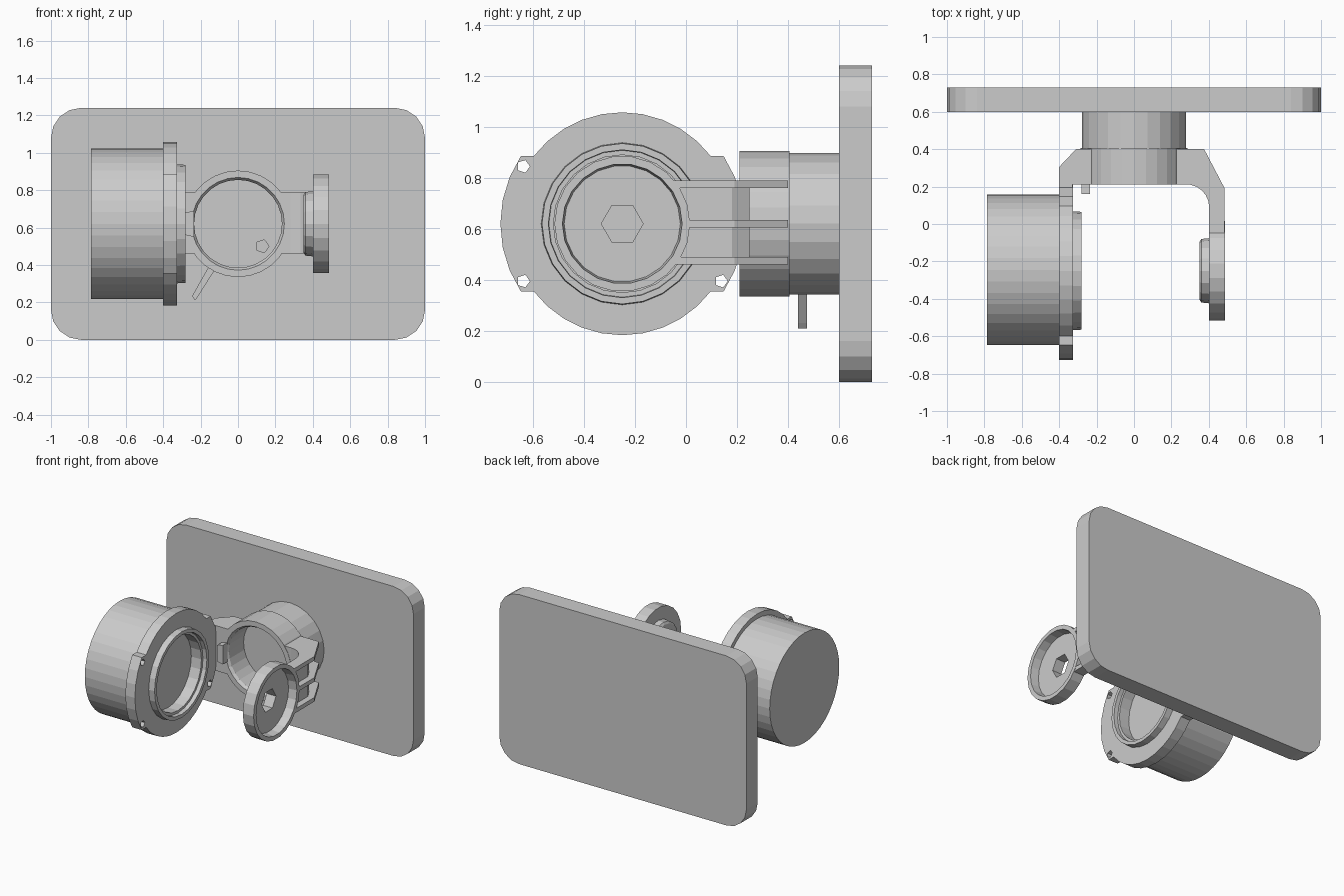
import bpy, bmesh, math

if "Cube" in bpy.data.objects:
    bpy.data.objects.remove(bpy.data.objects["Cube"])

ZC = 0.62            # height of all rotation axes
YC = -0.25           # y of the side axis


def place(axis, u, v, a):
    return {'X': (a, u, v), 'Y': (u, a, v), 'Z': (u, v, a)}[axis]


def finish(name, bm):
    bmesh.ops.recalc_face_normals(bm, faces=bm.faces)
    me = bpy.data.meshes.new(name)
    bm.to_mesh(me)
    bm.free()
    ob = bpy.data.objects.new(name, me)
    bpy.context.collection.objects.link(ob)
    return ob


def prism(name, axis, pts, lo, hi):
    """Extrude a 2D outline along an axis."""
    bm = bmesh.new()
    a = [bm.verts.new(place(axis, u, v, lo)) for u, v in pts]
    b = [bm.verts.new(place(axis, u, v, hi)) for u, v in pts]
    n = len(pts)
    bm.faces.new(a)
    bm.faces.new(b[::-1])
    for i in range(n):
        bm.faces.new((a[i], a[(i + 1) % n], b[(i + 1) % n], b[i]))
    return finish(name, bm)


def arc(cu, cv, r, a0, a1, n):
    return [(cu + r * math.cos(math.radians(a0 + (a1 - a0) * i / n)),
             cv + r * math.sin(math.radians(a0 + (a1 - a0) * i / n))) for i in range(n + 1)]


def cyl(name, axis, c, r, lo, hi, n):
    return prism(name, axis, arc(c[0], c[1], r, 0, 360, n)[:-1], lo, hi)


def lathe(name, axis, c, prof, n):
    """Spin a closed (position, radius) section into a ring."""
    bm = bmesh.new()
    rings = []
    for a, r in prof:
        rings.append([bm.verts.new(place(axis, u, v, a)) for u, v in arc(c[0], c[1], r, 0, 360, n)[:-1]])
    for k, A in enumerate(rings):
        B = rings[(k + 1) % len(rings)]
        for i in range(n):
            j = (i + 1) % n
            bm.faces.new((A[i], A[j], B[j], B[i]))
    return finish(name, bm)


def cut(ob, *cutters):
    for c in cutters:
        c.hide_render = True
        c.hide_set(True)
        m = ob.modifiers.new("cut", 'BOOLEAN')
        m.operation = 'DIFFERENCE'
        m.solver = 'EXACT'
        m.object = c


SIDE = (YC, ZC)
HUB = (0.0, ZC)

# mounting plate with rounded corners
R = 0.16
plate = []
for cx, cz, a in ((1 - R, 1.24 - R, 0), (R - 1, 1.24 - R, 90), (R - 1, R, 180), (1 - R, R, 270)):
    plate += arc(cx, cz, R, a, a + 90, 4)
prism("back_plate", 'Y', plate, 0.60, 0.73)

# rear motor with small hole in its face
rear = cyl("rear_motor", 'Y', HUB, 0.277, 0.40, 0.61, 24)
cut(rear, cyl("shaft_hole_cutter", 'Y', (0.13, 0.50), 0.036, 0.3, 0.52, 5))

# hub ring, slightly flared at its mouth
lathe("hub_ring", 'Y', HUB, [(0.21, 0.285), (0.405, 0.285), (0.405, 0.235), (0.23, 0.235), (0.21, 0.248)], 28)

# lever under the rear motor
prism("lever", 'Y', [(-0.12, 0.38), (-0.16, 0.385), (-0.245, 0.235), (-0.23, 0.21), (-0.215, 0.23)], 0.44, 0.475)

# side motor
cyl("side_motor", 'X', (-0.245, ZC), 0.402, -0.787, -0.395, 40)

# flange: round top and bottom with wider side ears
h, r0, r1 = 0.265, 0.437, 0.478
t0, t1 = math.degrees(math.asin(h / r0)), math.degrees(math.asin(h / r1))
outline = []
for s in (0, 180):
    outline += arc(YC, ZC, r1, s - t1, s + t1, 6)
    outline += arc(YC, ZC, r0, s + t0, s + 180 - t0, 10)
flange = prism("flange", 'X', outline, -0.402, -0.325)
cut(flange, cyl("flange_bore_cutter", 'X', SIDE, 0.275, -0.5, -0.2, 24))
for du, dv in ((-1, 1), (-1, -1), (1, -1)):
    cut(flange, cyl("ear_hole_cutter", 'X', (YC + 0.388 * du, ZC + 0.225 * dv), 0.026, -0.5, -0.2, 5))

# stepped collar on the flange
lathe("flange_collar", 'X', SIDE, [(-0.39, 0.30), (-0.325, 0.318), (-0.28, 0.315), (-0.28, 0.29),
                                   (-0.31, 0.288), (-0.31, 0.27), (-0.39, 0.27)], 24)

# idler disc: raised rim, sunk floor, inner boss and hexagon hole
lathe("idler_rim", 'X', SIDE, [(0.40, 0.266), (0.487, 0.266), (0.487, 0.235), (0.40, 0.225)], 22)
floor = cyl("idler_floor", 'X', SIDE, 0.24, 0.40, 0.425, 22)
boss = lathe("idler_boss", 'X', SIDE, [(0.35, 0.155), (0.36, 0.17), (0.41, 0.175), (0.41, 0.02), (0.35, 0.02)], 16)
hexagon = cyl("hex_cutter", 'X', SIDE, 0.082, 0.2, 0.6, 6)
cut(floor, hexagon)
cut(boss, hexagon)

# fork arms: a thin web with three ribs on each side
bore = cyl("hub_cutter", 'Y', HUB, 0.262, -0.1, 0.7, 28)
disc = cyl("disc_cutter", 'X', SIDE, 0.25, 0.2, 0.7, 22)
right_in = [(0.18, 0.212), (0.28, 0.212)] + arc(0.28, 0.09, 0.122, 80, 0, 5) + [(0.402, -0.06)]
right_rib = right_in + [(0.485, -0.06), (0.485, 0.19), (0.375, 0.40), (0.18, 0.40)]
right_web = right_in + [(0.44, -0.06), (0.44, 0.18), (0.40, 0.25), (0.18, 0.25)]
left_in = [(-0.18, 0.212), (-0.33, 0.212), (-0.33, 0.165)]
left_rib = left_in + [(-0.40, 0.165), (-0.40, 0.305), (-0.31, 0.40), (-0.18, 0.40)]
left_web = left_in + [(-0.37, 0.165), (-0.37, 0.25), (-0.18, 0.25)]
for side, rib, web in (("right", right_rib, right_web), ("left", left_rib, left_web)):
    parts = [prism(side + "_arm_web", 'Z', web, 0.47, 0.78)]
    for z in (0.475, 0.62, 0.775):
        parts.append(prism(side + "_arm_rib", 'Z', rib, z - 0.015, z + 0.015))
    for p in parts:
        cut(p, bore)
        if side == "right":
            cut(p, disc)

# small stop beside the collar
prism("arm_stop", 'Y', [(-0.28, 0.56), (-0.235, 0.55), (-0.235, 0.69), (-0.28, 0.68)], 0.16, 0.216)
